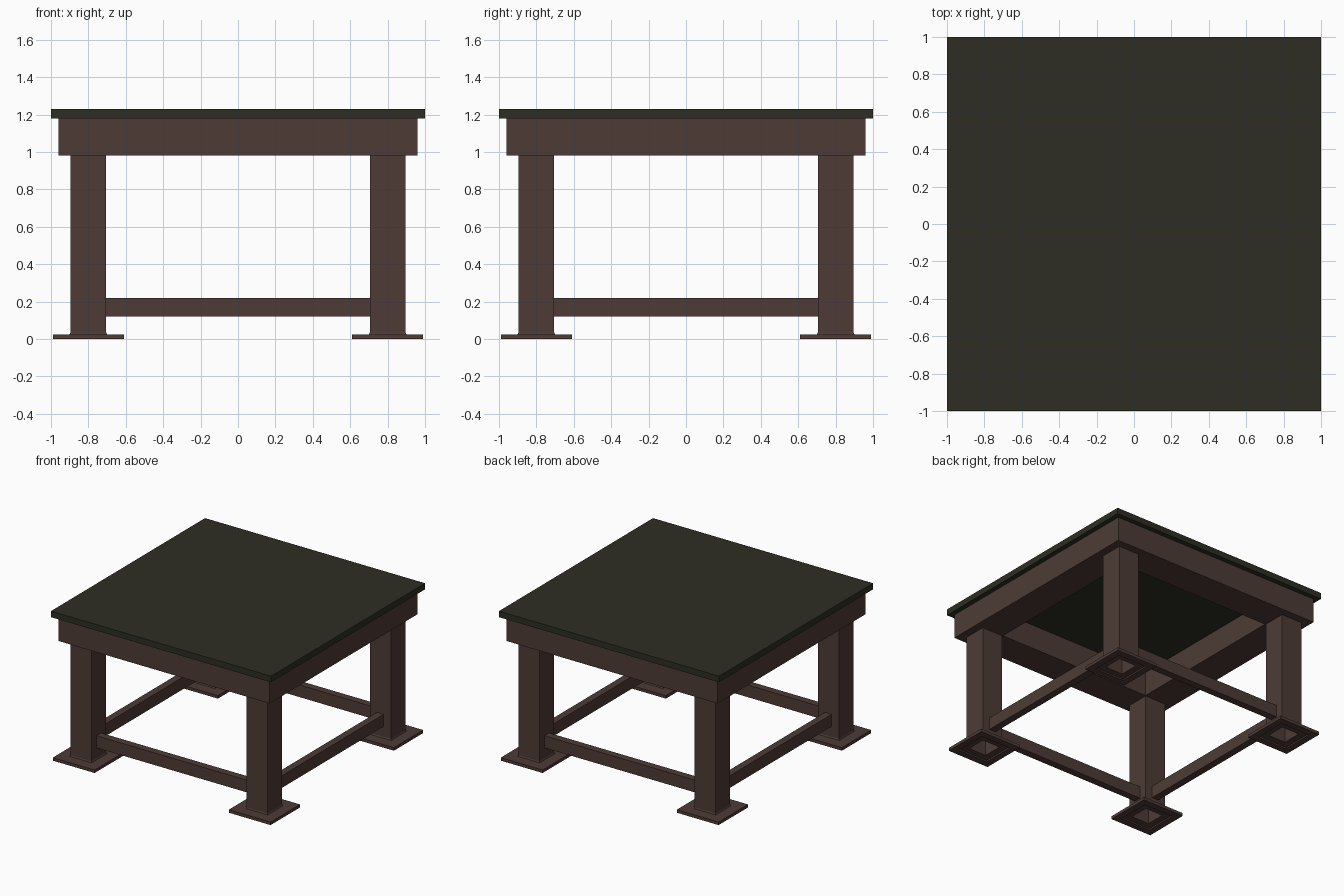
import bpy, bmesh

if "Cube" in bpy.data.objects:
    bpy.data.objects.remove(bpy.data.objects["Cube"])


def material(name, rgb):
    m = bpy.data.materials.new(name)
    m.diffuse_color = (*rgb, 1)
    m.use_nodes = True
    m.node_tree.nodes["Principled BSDF"].inputs["Base Color"].default_value = m.diffuse_color
    return m


wood = material("brown wood", (0.074, 0.044, 0.036))
dark = material("dark green top", (0.027, 0.027, 0.017))


def finish(name, bm, mat):
    bmesh.ops.recalc_face_normals(bm, faces=bm.faces)
    me = bpy.data.meshes.new(name)
    bm.to_mesh(me)
    bm.free()
    me.materials.append(mat)
    ob = bpy.data.objects.new(name, me)
    bpy.context.collection.objects.link(ob)
    return ob


def box(name, lo, hi, mat):
    bm = bmesh.new()
    bmesh.ops.create_cube(bm, size=1)
    for v in bm.verts:
        for i in range(3):
            v.co[i] = hi[i] if v.co[i] > 0 else lo[i]
    return finish(name, bm, mat)


def square_loft(name, profile, mat, centre=(0, 0), closed=False):
    """Sweep a (half width, z) profile around a square; end caps are optional."""
    bm = bmesh.new()
    rings = [[bm.verts.new((centre[0] + sx * h, centre[1] + sy * h, z))
              for sx, sy in ((-1, -1), (1, -1), (1, 1), (-1, 1))] for h, z in profile]
    pairs = list(zip(rings, rings[1:]))
    if closed:
        pairs.append((rings[-1], rings[0]))
    else:
        bm.faces.new(rings[0])
        bm.faces.new(rings[-1])
    for a, b in pairs:
        for i in range(4):
            j = (i + 1) % 4
            bm.faces.new((a[i], a[j], b[j], b[i]))
    return finish(name, bm, mat)


# Table top
box("table_top", (-1, -1, 1.18), (1, 1, 1.23), dark)

# Apron frame, open in the middle
square_loft("apron", [(0.96, 0.98), (0.96, 1.18), (0.70, 1.18), (0.70, 0.98)], wood, closed=True)

# Legs with flared foot plates, hollow underneath
leg_profile = [(0.095, 0.98), (0.095, 0.035), (0.10, 0.025), (0.19, 0.025), (0.19, 0.0),
               (0.135, 0.0), (0.135, 0.012), (0.08, 0.012), (0.08, 0.96)]
for sx, xn in ((-1, "left"), (1, "right")):
    for sy, yn in ((-1, "front"), (1, "back")):
        square_loft(f"{yn}_{xn}_leg", leg_profile, wood, (0.8 * sx, 0.8 * sy))

# Stretchers between the legs
t = 0.03
for s, a, b in ((-1, "front", "left"), (1, "back", "right")):
    c = 0.8 * s
    box(f"{a}_stretcher", (-0.705, c - t, 0.12), (0.705, c + t, 0.22), wood)
    box(f"{b}_stretcher", (c - t, -0.705, 0.12), (c + t, 0.705, 0.22), wood)
